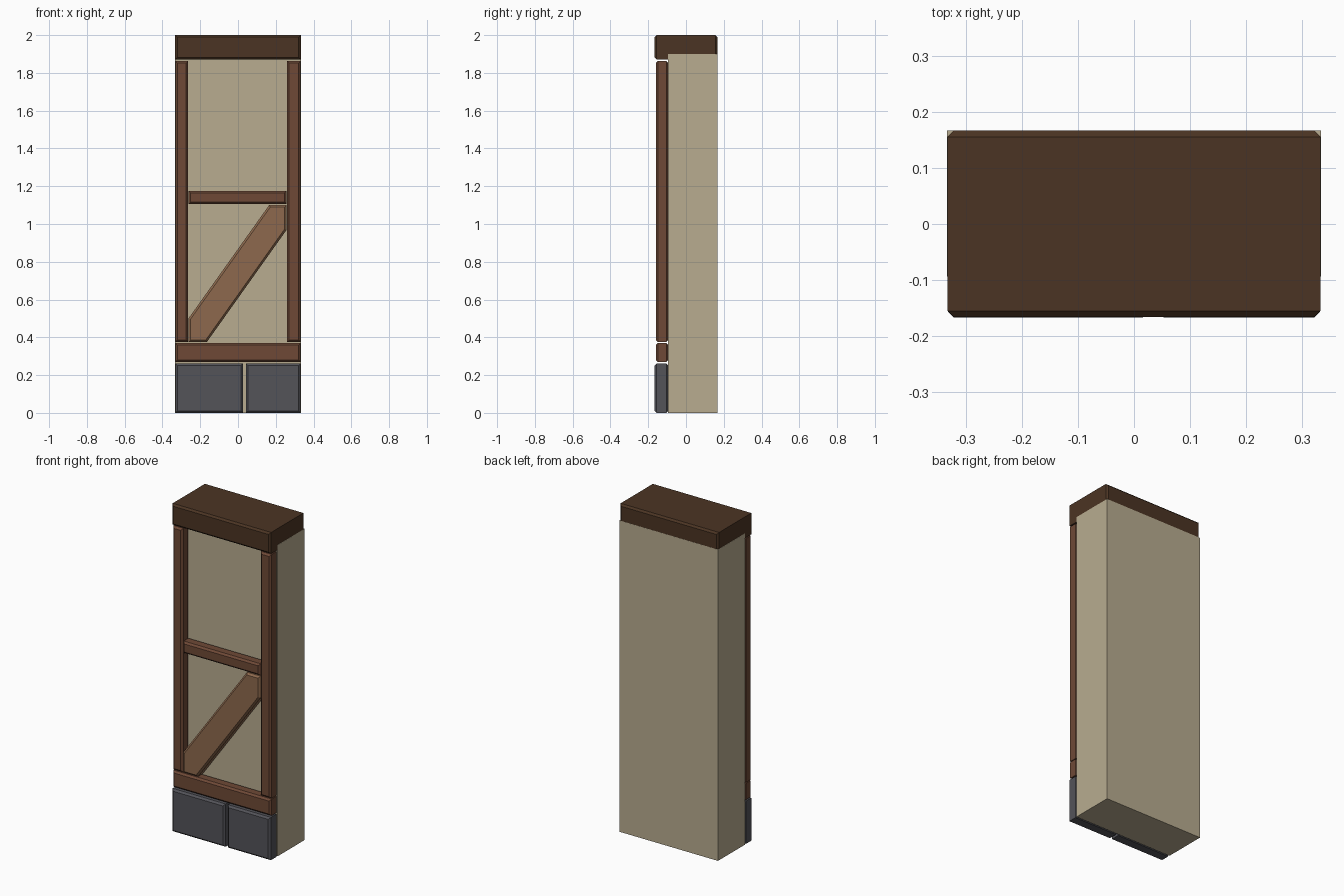
import bpy, bmesh
from mathutils import Vector

if "Cube" in bpy.data.objects:
    bpy.data.objects.remove(bpy.data.objects["Cube"])


def material(name, rgb):
    m = bpy.data.materials.new(name)
    lin = [((c / 255 + 0.055) / 1.055) ** 2.4 for c in rgb]
    m.diffuse_color = (*lin, 1)
    m.use_nodes = True
    m.node_tree.nodes["Principled BSDF"].inputs["Base Color"].default_value = m.diffuse_color
    return m


PLASTER = material("plaster", (184, 172, 144))
DARK = material("dark_wood", (75, 52, 35))
WOOD = material("wood", (110, 73, 54))
LIGHT = material("light_wood", (141, 105, 77))
STONE = material("stone", (83, 83, 89))


def inset(pts, d):
    # Move every edge of a counter-clockwise convex outline inward by d
    out = []
    for i, p in enumerate(pts):
        a = (p - pts[i - 1]).normalized()
        b = (pts[(i + 1) % len(pts)] - p).normalized()
        na, nb = Vector((-a.y, a.x)), Vector((-b.y, b.x))
        out.append(p + (na + nb) * d / (1 + na.dot(nb)))
    return out


def slab(name, outline, y0, y1, mat, c=0.011):
    # Outline in x, z pushed along y, with chamfered front and back rims
    pts = [Vector(p) for p in outline]
    small = inset(pts, c) if c else pts
    levels = [(y0, small), (y0 + c, pts), (y1 - c, pts), (y1, small)] if c else [(y0, pts), (y1, pts)]
    bm = bmesh.new()
    rings = [[bm.verts.new((p.x, y, p.y)) for p in ring] for y, ring in levels]
    n = len(pts)
    for r, s in zip(rings, rings[1:]):
        for i in range(n):
            j = (i + 1) % n
            bm.faces.new((r[i], r[j], s[j], s[i]))
    bm.faces.new(rings[0])
    bm.faces.new(rings[-1][::-1])
    bmesh.ops.recalc_face_normals(bm, faces=bm.faces)
    me = bpy.data.meshes.new(name)
    bm.to_mesh(me)
    bm.free()
    me.materials.append(mat)
    ob = bpy.data.objects.new(name, me)
    bpy.context.collection.objects.link(ob)
    return ob


def rect(x0, x1, z0, z1):
    return [(x0, z0), (x1, z0), (x1, z1), (x0, z1)]


BACK, BEAM = -0.093, -0.16

# Plaster wall and top beam
slab("plaster_wall", rect(-0.333, 0.333, 0, 1.9), -0.094, 0.167, PLASTER, 0)
slab("top_beam", rect(-0.3325, 0.3325, 1.87, 2.0), -0.166, 0.1665, DARK)

# Timber frame
slab("left_post", rect(-0.332, -0.264, 0.375, 1.863), BEAM, BACK, WOOD)
slab("right_post", rect(0.26, 0.332, 0.375, 1.863), BEAM, BACK, WOOD)
slab("lower_rail", rect(-0.332, 0.332, 0.269, 0.37), BEAM, BACK, WOOD)
slab("middle_rail", rect(-0.262, 0.258, 1.105, 1.176), BEAM, BACK, WOOD)

# Diagonal brace with ends trimmed to the frame
slab("diagonal_brace",
     [(-0.262, 0.375), (-0.165, 0.375), (0.258, 0.97),
      (0.258, 1.1), (0.165, 1.1), (-0.262, 0.5)], BEAM, BACK, LIGHT)

# Foundation stones
for name, x0, x1 in (("left_stone", -0.332, 0.026), ("right_stone", 0.042, 0.332)):
    slab(name, rect(x0, x1, 0, 0.261), -0.167, BACK, STONE)
